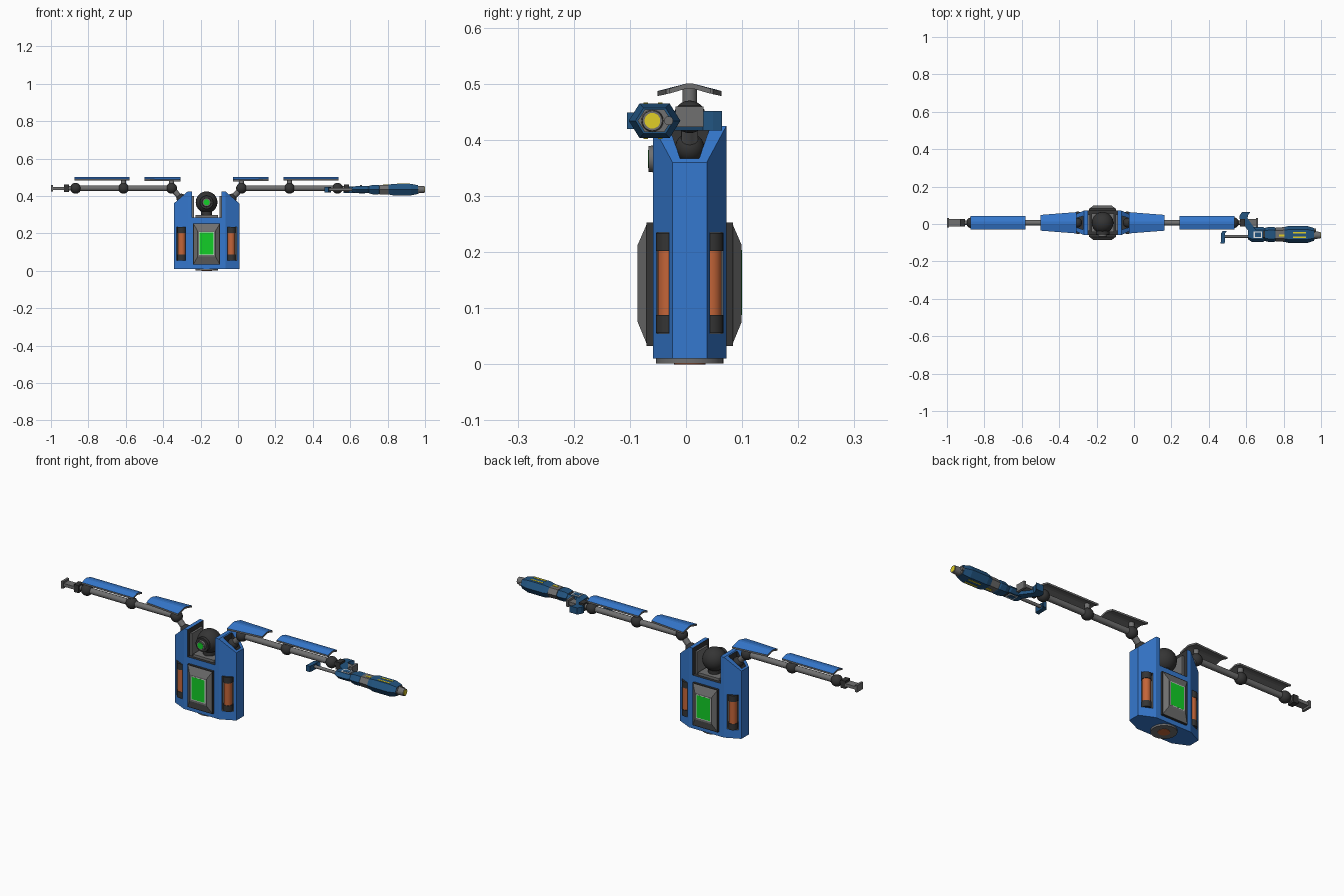
import bpy, bmesh, math
from mathutils import Vector

if "Cube" in bpy.data.objects:
    bpy.data.objects.remove(bpy.data.objects["Cube"])

CX, CY, AZ = -0.168, 0.0065, 0.441     # torso centre and arm height


def mat(name, r, g, b):
    m = bpy.data.materials.new(name)
    m.diffuse_color = (r, g, b, 1)
    m.use_nodes = True
    m.node_tree.nodes["Principled BSDF"].inputs["Base Color"].default_value = m.diffuse_color
    return m


BLUE = mat("blue", 0.036, 0.19, 0.62)
NAVY = mat("dark blue", 0.016, 0.09, 0.22)
GREY = mat("grey", 0.16, 0.16, 0.16)
DARK = mat("charcoal", 0.035, 0.035, 0.035)
GREEN = mat("green", 0.006, 0.62, 0.02)
ORANGE = mat("orange", 0.55, 0.13, 0.04)
YELLOW = mat("yellow", 0.75, 0.62, 0.02)
WHITE = mat("white", 0.8, 0.8, 0.8)


def loft(name, rings, *mats, rule=None):
    """Skin a closed solid through rings of equal point count."""
    bm = bmesh.new()
    vs = [[bm.verts.new(p) for p in r] for r in rings]
    n = len(rings[0])
    for a, b in zip(vs, vs[1:]):
        for i in range(n):
            bm.faces.new((a[i], a[(i + 1) % n], b[(i + 1) % n], b[i]))
    bm.faces.new(vs[0])
    bm.faces.new(vs[-1])
    bmesh.ops.recalc_face_normals(bm, faces=bm.faces)
    if rule:
        for f in bm.faces:
            f.material_index = rule(f)
    me = bpy.data.meshes.new(name)
    bm.to_mesh(me)
    bm.free()
    for m in mats:
        me.materials.append(m)
    ob = bpy.data.objects.new(name, me)
    bpy.context.collection.objects.link(ob)
    return ob


def box(name, x0, x1, y0, y1, z0, z1, m):
    return loft(name, [[(x0, y0, z), (x1, y0, z), (x1, y1, z), (x0, y1, z)] for z in (z0, z1)], m)


def cyl(name, a, b, r, m, n=20, r2=None):
    a, b = Vector(a), Vector(b)
    q = (b - a).to_track_quat('Z', 'Y')
    ring = lambda c, rad: [c + q @ Vector((rad * math.cos(2 * math.pi * i / n),
                                           rad * math.sin(2 * math.pi * i / n), 0)) for i in range(n)]
    ob = loft(name, [ring(a, r), ring(b, r if r2 is None else r2)], m)
    for p in ob.data.polygons:
        p.use_smooth = len(p.vertices) == 4
    for e in ob.data.edges:      # keep the rims crisp
        e.use_edge_sharp = abs(e.vertices[0] // n - e.vertices[1] // n) == 0
    return ob


def ball(name, c, r, m):
    bm = bmesh.new()
    bmesh.ops.create_uvsphere(bm, u_segments=24, v_segments=14, radius=r)
    bmesh.ops.translate(bm, verts=bm.verts, vec=c)
    for f in bm.faces:
        f.smooth = True
    me = bpy.data.meshes.new(name)
    bm.to_mesh(me)
    bm.free()
    me.materials.append(m)
    bpy.context.collection.objects.link(bpy.data.objects.new(name, me))


def cut(ob, cutters):
    """Subtract the cutters, whose colour lines the cut, then delete them."""
    for c in cutters:
        c.hide_render = True
        md = ob.modifiers.new("cut", 'BOOLEAN')
        md.operation, md.solver, md.object = 'DIFFERENCE', 'EXACT', c
        md.material_mode = 'TRANSFER'
    dg = bpy.context.evaluated_depsgraph_get()
    dg.update()
    me = bpy.data.meshes.new_from_object(ob.evaluated_get(dg))
    ob.modifiers.clear()
    ob.data = me
    for c in cutters:
        bpy.data.objects.remove(c)


# torso: chamfered block with sloped shoulders, neck notch, shoulder pockets and side slots
W, W1, D, D1 = 0.175, 0.10, 0.0655, 0.0305
octagon = [(W, -D1), (W, D1), (W1, D), (-W1, D), (-W, D1), (-W, -D1), (-W1, -D), (W1, -D)]
torso = loft("torso", [[(CX + x, CY + y, z) for x, y in octagon] for z in (0.01, 0.425)], BLUE)
cutters = [box("neck_cutter", CX - 0.079, CX + 0.079, -0.2, 0.2, 0.285, 0.5, DARK)]
tx, ty = Vector((0.075, -0.035)).normalized()
for s in (-1, 1):
    wedge = [(0.10, 0.425), (0.25, 0.295), (0.25, 0.5), (0.10, 0.5)]
    cutters.append(loft("slope_cutter", [[(CX + s * x, y, z) for x, z in wedge] for y in (-0.2, 0.2)], BLUE))
    pocket = [(0.167, -0.017), (0.167, 0.017), (0.104, 0.036), (0.104, -0.036)]
    cutters.append(loft("pocket_cutter", [[(CX + s * x, CY + y, z) for x, y in pocket] for z in (0.345, 0.5)], DARK))
    for t in (-1, 1):
        slot = [(0.1375 + tx * a - ty * b, 0.048 + ty * a + tx * b)
                for a, b in ((-0.027, -0.032), (0.027, -0.032), (0.027, 0.03), (-0.027, 0.03))]
        cutters.append(loft("slot_cutter", [[(CX + s * x, CY + t * y, z) for x, y in slot]
                                            for z in (0.055, 0.235)], GREY))
        # energy cell in the slot
        px, py = CX + s * (0.1375 + ty * 0.012), CY + t * (0.048 - tx * 0.012)
        cyl("energy_cell", (px, py, 0.085), (px, py, 0.205), 0.020, ORANGE)
        for z0, z1 in ((0.056, 0.088), (0.202, 0.234)):
            cyl("cell_cap", (px, py, z0), (px, py, z1), 0.023, DARK)
cut(torso, cutters)

# base disc
cyl("base_disc", (CX, CY, 0.001), (CX, CY, 0.012), 0.06, GREY, 28)
cyl("base_core", (CX, CY, 0), (CX, CY, 0.004), 0.028, ORANGE)

# screens on the front and back
for t in (-1, 1):
    def rect(h, z0, z1, y):
        return [(CX + a * h, CY + t * y, z) for a, z in ((-1, z0), (1, z0), (1, z1), (-1, z1))]
    loft("screen_mount", [rect(0.072, 0.033, 0.253, y) for y in (0.06, 0.077)], DARK)
    loft("screen_frame", [rect(0.070, 0.035, 0.251, 0.076), rect(0.048, 0.075, 0.213, 0.0925)], GREY)
    loft("screen_border", [rect(0.041, 0.085, 0.207, y) for y in (0.090, 0.0927)], WHITE)
    loft("screen", [rect(0.038, 0.088, 0.204, y) for y in (0.090, 0.0932)], GREEN)

# head, neck and eye
box("neck_block", CX - 0.06, CX + 0.06, CY - 0.05, CY + 0.05, 0.284, 0.298, GREY)
cyl("neck", (CX, CY, 0.29), (CX, CY, 0.33), 0.03, DARK)
ball("head", (CX, CY, 0.366), 0.058, DARK)
cyl("eye_ring", (CX, CY - 0.035, 0.366), (CX, CY - 0.062, 0.366), 0.036, DARK)
cyl("eye_barrel", (CX, CY - 0.055, 0.366), (CX, CY - 0.073, 0.366), 0.025, GREY, r2=0.023)
cyl("eye_lens", (CX, CY - 0.07, 0.366), (CX, CY - 0.0745, 0.366), 0.016, GREEN)

# arms, mirrored
for s in (-1, 1):
    def P(x, y=0, z=0):
        return (CX + s * x, CY + y, AZ + z)
    box("neck_side_plate", CX + s * 0.068, CX + s * 0.08, CY - 0.045, CY + 0.045, 0.285, 0.40, GREY)
    ball("shoulder_socket", P(0.135, 0, -0.055), 0.026, DARK)
    cyl("shoulder_strut", P(0.135, 0, -0.055), P(0.187), 0.015, GREY)
    for joint, x in (("shoulder", 0.187), ("elbow", 0.444), ("wrist", 0.700)):
        ball(joint + "_joint", P(x), 0.029, DARK)
    cyl("upper_arm", P(0.187), P(0.444), 0.015, GREY)
    cyl("forearm", P(0.444), P(0.700), 0.015, GREY)
    for x in (0.187, 0.444):
        cyl("plate_post", P(x, 0, 0.01), P(x, 0, 0.052), 0.013, GREY)
    # folded armour plates, blue on top and grey below
    for nm, x0, h0, x1, h1 in (("upper_arm_plate", 0.14, 0.057, 0.332, 0.042),
                               ("forearm_plate", 0.411, 0.037, 0.705, 0.037)):
        def prof(x, h):
            drop = 0.012 * h / 0.057 + 0.001
            top = [(-h, 0.059 - drop), (-0.007, 0.059), (0.007, 0.059), (h, 0.059 - drop)]
            return [P(x, y, z) for y, z in top + [(y, z - 0.009) for y, z in reversed(top)]]
        loft(nm, [prof(x0, h0), prof(x1, h1)], BLUE, GREY, rule=lambda f: 0 if f.normal.z > 0.3 else 1)
    # hand: stub, cuff, palm and hooked fingertips
    cyl("hand_stub", P(0.70), P(0.75), 0.013, GREY)
    lo, hi = sorted((CX + s * 0.735, CX + s * 0.762))
    box("hand_cuff", lo, hi, CY - 0.02, CY + 0.02, AZ - 0.02, AZ + 0.02, DARK)
    lo, hi = sorted((CX + s * 0.76, CX + s * 0.825))
    box("palm", lo, hi, CY - 0.02, CY + 0.02, AZ - 0.008, AZ + 0.008, GREY)
    lo, hi = sorted((CX + s * 0.820, CX + s * 0.832))
    box("fingertips", lo, hi, CY - 0.025, CY + 0.025, AZ - 0.018, AZ + 0.018, GREY)

# blaster in the right hand, lying on its side
GY, GZ = -0.056, 0.434


def hexes(name, secs, m):
    prof = ((-1, 0), (-0.58, -1), (0.58, -1), (1, 0), (0.58, 1), (-0.58, 1))
    return loft(name, [[(x, GY + hy * a, GZ + hz * b) for a, b in prof] for x, hy, hz in secs], m)


hexes("blaster_receiver", [(0.61, 0.026, 0.014), (0.63, 0.04, 0.018), (0.69, 0.04, 0.018), (0.705, 0.03, 0.016)], NAVY)
hexes("blaster_core", [(0.69, 0.030, 0.019), (0.81, 0.030, 0.022)], DARK)
hexes("blaster_midsection", [(0.70, 0.035, 0.02), (0.72, 0.04, 0.025), (0.75, 0.04, 0.025), (0.757, 0.034, 0.022)], NAVY)
hexes("blaster_collar", [(0.757, 0.037, 0.025), (0.82, 0.040, 0.026)], GREY)
hexes("blaster_shroud", [(0.805, 0.040, 0.026), (0.83, 0.046, 0.031), (0.925, 0.046, 0.031), (0.962, 0.034, 0.023)], NAVY)
hexes("blaster_face", [(0.955, 0.030, 0.020), (0.966, 0.030, 0.020)], GREY)
cyl("muzzle", (0.96, -0.06, GZ), (0.998, -0.06, GZ), 0.020, GREY, r2=0.018)
cyl("muzzle_glow", (0.99, -0.06, GZ), (1.0, -0.06, GZ), 0.014, YELLOW)
cyl("lower_barrel", (0.95, -0.031, GZ), (0.972, -0.031, GZ), 0.008, GREY)
for t in (-1, 1):
    def plate(name, x0, x1, y0, y1, h, m):
        z0, z1 = sorted((GZ + t * (h - 0.004), GZ + t * (h + 0.0015)))
        box(name, x0, x1, y0, y1, z0, z1, m)
    plate("yellow_stripe", 0.85, 0.92, -0.050, -0.042, 0.031, YELLOW)
    plate("yellow_stripe", 0.85, 0.92, -0.076, -0.068, 0.031, YELLOW)
    plate("yellow_lamp", 0.775, 0.805, -0.066, -0.056, 0.0255, YELLOW)
    plate("white_trim", 0.64, 0.685, -0.075, -0.040, 0.018, WHITE)
    plate("trim_centre", 0.646, 0.679, -0.069, -0.046, 0.019, NAVY)
# stock and grip
cyl("stock_rod", (0.475, -0.066, GZ), (0.64, -0.066, GZ), 0.008, GREY)
loft("stock_butt", [[(x + dx, y, GZ + z) for x, z in ((-0.01, -0.015), (0.012, -0.015), (0.012, 0.015), (-0.01, 0.015))]
                    for y, dx in ((-0.105, 0.472), (-0.09, 0.475), (-0.05, 0.475), (-0.037, 0.485))], NAVY)
loft("grip", [[(x + dx, y, GZ + z) for x, z in ((-0.022, -0.017), (0.022, -0.017), (0.022, 0.017), (-0.022, 0.017))]
              for y, dx in ((-0.04, 0.635), (0.03, 0.585), (0.048, 0.588), (0.064, 0.6))], NAVY)
